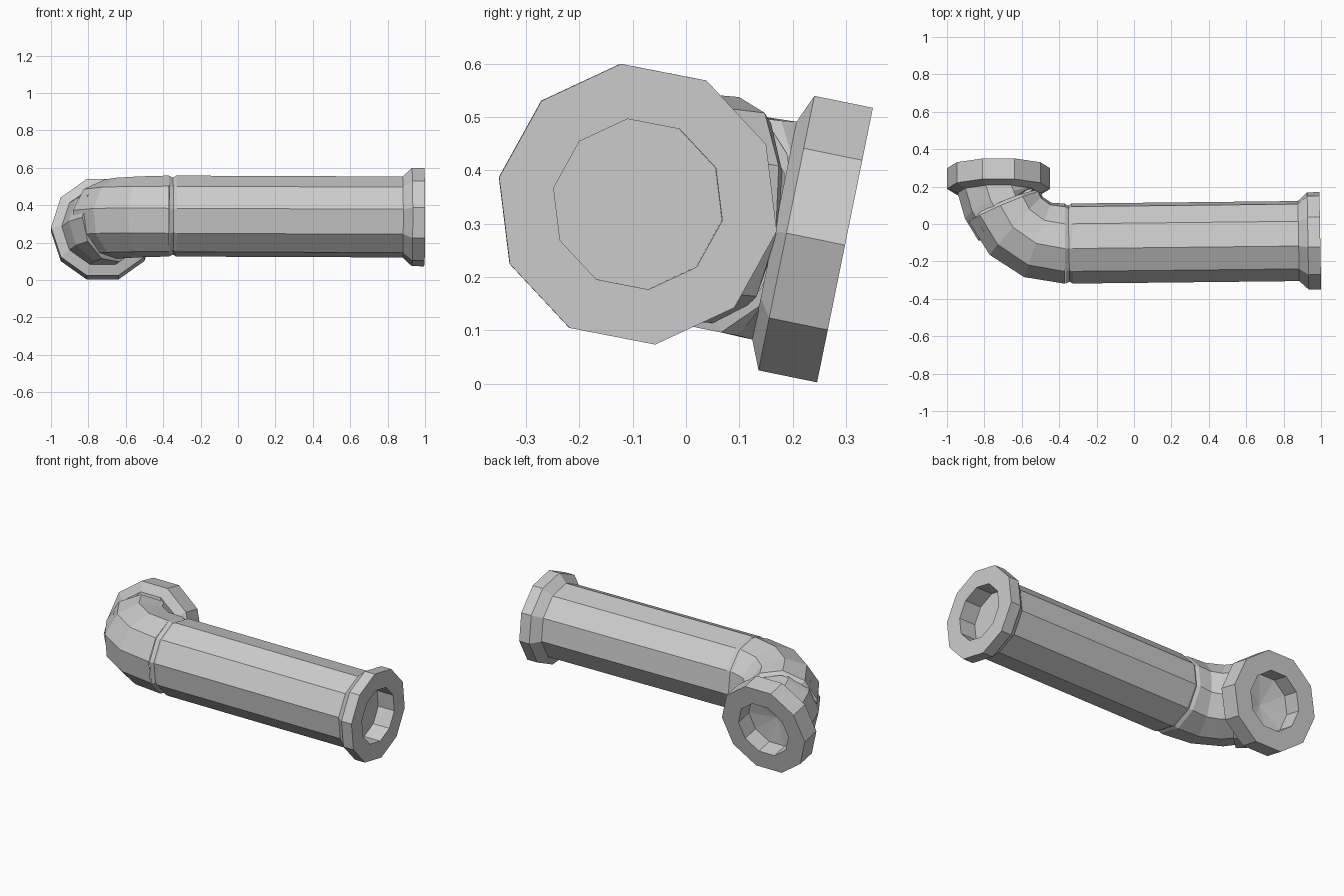
import bpy, bmesh, math
from mathutils import Vector, Matrix

if "Cube" in bpy.data.objects:
    bpy.data.objects.remove(bpy.data.objects["Cube"], do_unlink=True)

SIDES = 10
metal = bpy.data.materials.new("grey_metal")
metal.use_nodes = True
GREY = (0.6, 0.6, 0.6, 1)
metal.diffuse_color = GREY
metal.node_tree.nodes["Principled BSDF"].inputs["Base Color"].default_value = GREY


def tube(name, rings, phase, tilt=0, tip=None):
    """Skin ten-sided rings (centre, heading, radius); tip closes the last ring."""
    bm = bmesh.new()
    loops = []
    for i, (centre, heading, radius) in enumerate(rings):
        a = math.radians(heading)
        lean = tilt * i / (len(rings) - 1) if name == "main_elbow" else tilt
        rot = Matrix.Rotation(math.radians(-lean), 3, 'X')
        u = rot @ Vector((math.sin(a), math.cos(a), 0))
        v = rot @ Vector((0, 0, 1))
        loop = []
        for k in range(SIDES):
            b = math.radians(phase) + math.tau * k / SIDES
            loop.append(bm.verts.new(Vector(centre) + radius * (u * math.cos(b) + v * math.sin(b))))
        loops.append(loop)
    for p, q in zip(loops, loops[1:]):
        for k in range(SIDES):
            n = (k + 1) % SIDES
            bm.faces.new((p[k], p[n], q[n], q[k]))
    if tip is not None:
        end = bm.verts.new(tip)
        for k in range(SIDES):
            bm.faces.new((loops[-1][k], loops[-1][(k + 1) % SIDES], end))
    bmesh.ops.recalc_face_normals(bm, faces=bm.faces)
    mesh = bpy.data.meshes.new(name)
    bm.to_mesh(mesh)
    bm.free()
    mesh.materials.append(metal)
    obj = bpy.data.objects.new(name, mesh)
    bpy.context.collection.objects.link(obj)


def on_body(x):
    """Point on the slightly skewed axis of the long pipe."""
    return Vector((x, -0.105 + (x + 0.37) * 0.011, 0.342 - (x + 0.37) * 0.004))


def on_outlet(d):
    """Point on the outlet axis, a distance d back from its rim."""
    return Vector((-0.724, 0.298 - 0.98 * d, 0.26 + 0.2 * d))


PHASE = 25

# Long pipe with a narrow groove near the elbow
tube("long_pipe", [(on_body(x), -1, r) for x, r in
     ((0.89, 0.218), (-0.33, 0.218), (-0.348, 0.207), (-0.37, 0.218))], PHASE)

# Flange on the long pipe, with a recessed bore
tube("inlet_flange", [(on_body(x), -1, r) for x, r in
     ((0.88, 0.218), (0.93, 0.265), (0.996, 0.265), (0.996, 0.161), (0.89, 0.161))],
     PHASE, tip=on_body(0.89))

# Main elbow ending in a small stepped lip
tube("main_elbow", [
    (on_body(-0.37), 0, 0.218),
    ((-0.515, -0.085, 0.338), 20, 0.217),
    ((-0.63, -0.01, 0.332), 42, 0.216),
    ((-0.69, 0.09, 0.325), 67, 0.214),
    ((-0.695, 0.102, 0.323), 67, 0.195)], PHASE, tilt=7)

# Outlet elbow overlapping the main elbow
tube("outlet_elbow", [
    ((-0.68, 0.055, 0.308), 45, 0.19),
    ((-0.68, 0.06, 0.306), 45, 0.215),
    ((-0.705, 0.112, 0.297), 67, 0.216),
    (on_outlet(0.135), 90, 0.219)], 0, tilt=11.5)

# Flange on the outlet, with a recessed bore
tube("outlet_flange", [(on_outlet(d), 90, r) for d, r in
     ((0.135, 0.219), (0.112, 0.276), (0, 0.276), (0, 0.166), (0.1, 0.166))],
     0, tilt=11.5, tip=on_outlet(0.13))
